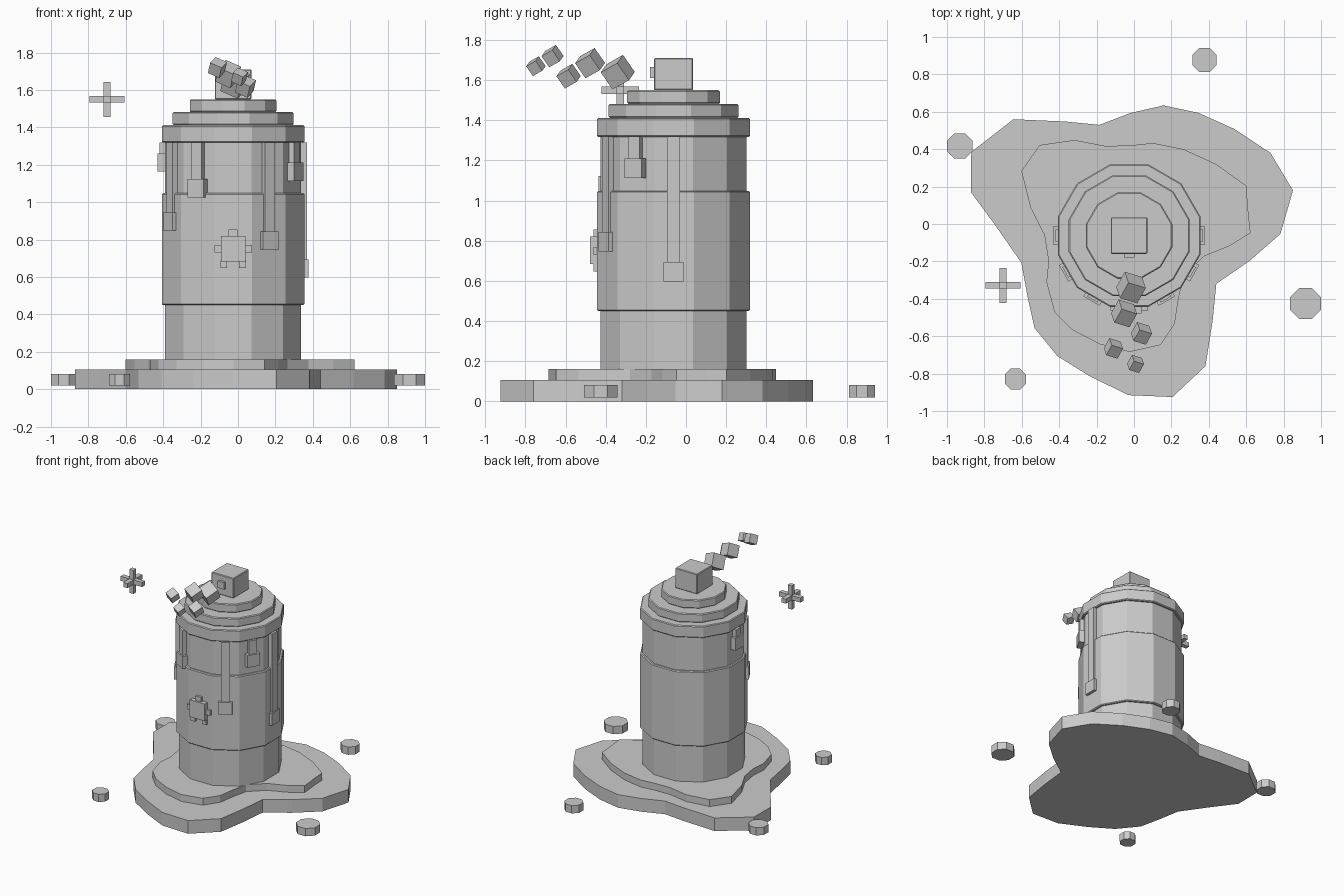
import bpy, bmesh, math
from mathutils import Vector, Matrix, Euler

if "Cube" in bpy.data.objects:
    bpy.data.objects.remove(bpy.data.objects["Cube"])

CX, CY = -0.026, -0.062   # axis of the can

grey = bpy.data.materials.new("plain_grey")
grey.diffuse_color = (0.6, 0.6, 0.6, 1)
grey.use_nodes = True
grey.node_tree.nodes["Principled BSDF"].inputs["Base Color"].default_value = grey.diffuse_color


def finish(name, bm, matrix=None):
    if matrix is not None:
        bm.transform(matrix)
    bmesh.ops.recalc_face_normals(bm, faces=bm.faces)
    mesh = bpy.data.meshes.new(name)
    bm.to_mesh(mesh)
    bm.free()
    mesh.materials.append(grey)
    obj = bpy.data.objects.new(name, mesh)
    bpy.context.collection.objects.link(obj)
    return obj


def bevel(obj, width):
    mod = obj.modifiers.new("bevel", 'BEVEL')
    mod.width = width
    mod.segments = 1
    mod.limit_method = 'ANGLE'
    mod.angle_limit = math.radians(50)


def prism(name, points, z0, z1):
    """Upright solid from a flat outline."""
    bm = bmesh.new()
    face = bm.faces.new([bm.verts.new((x, y, z0)) for x, y in points])
    top = bmesh.ops.extrude_face_region(bm, geom=[face])["geom"]
    bmesh.ops.translate(bm, vec=(0, 0, z1 - z0),
                        verts=[v for v in top if isinstance(v, bmesh.types.BMVert)])
    return finish(name, bm)


def ngon(cx, cy, apothem, sides):
    """Regular outline with flat sides facing the axes."""
    r = apothem / math.cos(math.pi / sides)
    return [(cx + r * math.cos((i + 0.5) * math.tau / sides),
             cy + r * math.sin((i + 0.5) * math.tau / sides)) for i in range(sides)]


def box(name, lo, hi, matrix=None):
    bm = bmesh.new()
    bmesh.ops.create_cube(bm, size=1)
    lo, hi = Vector(lo), Vector(hi)
    bm.transform(Matrix.Translation((lo + hi) / 2) @ Matrix.Diagonal((hi - lo).to_4d()))
    return finish(name, bm, matrix)


# Paint puddle in two layers
prism("puddle_lower", [
    (-.645, .56), (-.37, .548), (-.185, .53), (-.02, .593), (.158, .634), (.345, .594),
    (.537, .508), (.73, .38), (.85, .18), (.783, -.053), (.617, -.198), (.44, -.32),
    (.42, -.52), (.382, -.76), (.206, -.925), (-.03, -.915), (-.238, -.813), (-.41, -.706),
    (-.532, -.556), (-.57, -.385), (-.602, -.208), (-.735, -.016), (-.872, .17), (-.87, .385),
], 0, .105)
prism("puddle_upper", [
    (-.505, .422), (-.318, .449), (-.152, .417), (-.02, .42), (.1, .433), (.265, .4),
    (.44, .32), (.602, .203), (.607, .102), (.623, -.048), (.51, -.118), (.377, -.171),
    (.265, -.278), (.238, -.401), (.217, -.535), (.142, -.647), (-.024, -.684),
    (-.184, -.642), (-.329, -.567), (-.425, -.471), (-.468, -.31), (-.457, -.198),
    (-.479, -.059), (-.553, .086), (-.602, .283),
], .105, .16)

# Loose paint drops on the ground
for x, y, r in [(-.932, .417, .068), (.377, .877, .065), (.917, -.425, .083), (-.634, -.829, .057)]:
    prism("ground_drop", ngon(x, y, r, 8), .02, .082)

# Can body, label band and stepped shoulder
for name, apothem, z0, z1, edge in [
    ("can_body", .363, .16, 1.40, 0),
    ("label_band", .381, .45, 1.048, .006),
    ("shoulder_rim", .381, 1.318, 1.412, .006),
    ("shoulder_step", .323, 1.412, 1.482, .006),
    ("valve_step", .231, 1.482, 1.55, .006),
]:
    part = prism(name, ngon(CX, CY, apothem, 12), z0, z1)
    if edge:
        bevel(part, edge)

# Spray nozzle
bevel(box("nozzle", (CX - .098, CY - .098, 1.55), (CX + .098, CY + .098, 1.71)), .005)
box("nozzle_tip", (CX - .028, CY - .117, 1.61), (CX + .028, CY - .09, 1.665))

# Paint drips down the sides: facing angle, bottom height
for angle, bottom in [(180, 1.163), (-150, .848), (-120, 1.025), (-60, .746), (-30, 1.113), (0, .597)]:
    turn = Matrix.Translation((CX, CY, 0)) @ Matrix.Rotation(math.radians(angle), 4, 'Z')
    box("drip_strip", (.355, -.032, bottom + .08), (.394, .032, 1.32), turn)
    box("drip_blob", (.362, -.05, bottom), (.404, .05, bottom + .098), turn)

# Splat badge on the front of the label
SZ = .75
box("splat_core", (CX - .066, -.478, SZ - .066), (CX + .066, -.43, SZ + .07))
for name, x, z, w, h in [
    ("splat_arm_top", 0, .085, .024, .02), ("splat_arm_left", -.08, 0, .02, .02),
    ("splat_arm_right", .08, 0, .02, .02), ("splat_foot_left", -.05, -.082, .018, .02),
    ("splat_foot_right", .05, -.082, .018, .02),
]:
    box(name, (CX + x - w, -.462, SZ + z - h), (CX + x + w, -.43, SZ + z + h))

# Sparkle: three crossed bars
for axis in range(3):
    half = Vector((.018, .018, .018))
    half[axis] = .094
    c = Vector((-.7, -.328, 1.55))
    box("sparkle_bar", c - half, c + half)

# Tumbling spray cubes
for x, y, z, s in [(-.016, -.34, 1.64, .105), (-.053, -.478, 1.685, .092), (.04, -.585, 1.62, .075),
                   (-.11, -.665, 1.72, .068), (.008, -.748, 1.67, .06)]:
    h = Vector((s, s, s)) / 2
    box("spray_cube", -h, h, Matrix.Translation((x, y, z)) @ Euler((.5, .4, -.3)).to_matrix().to_4x4())
